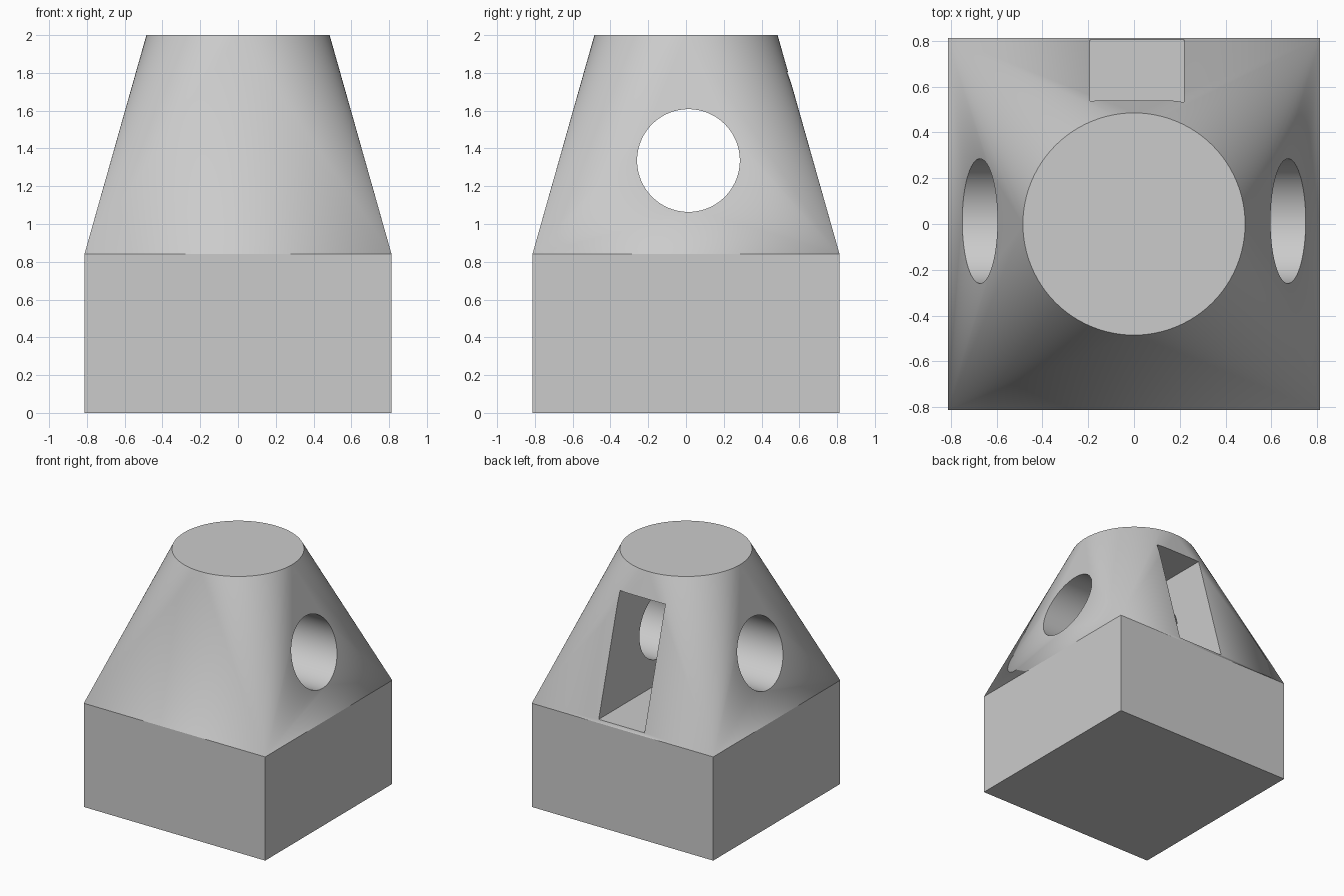
import bpy
import bmesh
import math
from mathutils import Matrix

cube = bpy.data.objects.get("Cube")
if cube:
    bpy.data.objects.remove(cube, do_unlink=True)

HALF, LEDGE, HEIGHT, TOP_RADIUS = 0.813, 0.84, 2.0, 0.485
HOLE_RADIUS, HOLE_Y, CUT_Z = 0.272, 0.013, 1.336
SEGMENTS = 96

grey = bpy.data.materials.new("light grey")
grey.use_nodes = True
colour = (0.6, 0.6, 0.6, 1)
grey.diffuse_color = colour
grey.node_tree.nodes["Principled BSDF"].inputs["Base Color"].default_value = colour


def make_object(name, bm):
    bmesh.ops.recalc_face_normals(bm, faces=bm.faces)
    mesh = bpy.data.meshes.new(name)
    bm.to_mesh(mesh)
    bm.free()
    mesh.materials.append(grey)
    obj = bpy.data.objects.new(name, mesh)
    bpy.context.collection.objects.link(obj)
    return obj


# Body: square block blending into a round top, as the hull of its outlines
bm = bmesh.new()
for z in (0, LEDGE):
    for x in (-HALF, HALF):
        for y in (-HALF, HALF):
            bm.verts.new((x, y, z))
for i in range(SEGMENTS):
    a = math.tau * i / SEGMENTS
    bm.verts.new((TOP_RADIUS * math.cos(a), TOP_RADIUS * math.sin(a), HEIGHT))
bmesh.ops.convex_hull(bm, input=bm.verts)
bmesh.ops.dissolve_limit(bm, angle_limit=math.radians(0.1),
                         verts=bm.verts, edges=bm.edges)
body = make_object("body", bm)

# Round hole through both sides
bm = bmesh.new()
bmesh.ops.create_cone(
    bm, cap_ends=True, segments=SEGMENTS, radius1=HOLE_RADIUS,
    radius2=HOLE_RADIUS, depth=3,
    matrix=Matrix.Translation((0, HOLE_Y, CUT_Z)) @ Matrix.Rotation(math.pi / 2, 4, "Y"))
hole = make_object("hole_cutter", bm)

# Rectangular slot in the back, reaching into the hole
y_in, y_out = -0.26, 1.2
bm = bmesh.new()
bmesh.ops.create_cube(
    bm, size=1,
    matrix=Matrix.Translation((0.013, (y_in + y_out) / 2, CUT_Z))
    @ Matrix.Diagonal((0.41, y_out - y_in, 0.94, 1)))
slot = make_object("slot_cutter", bm)

bpy.ops.object.select_all(action="DESELECT")
body.select_set(True)
bpy.context.view_layer.objects.active = body
for cutter in (hole, slot):
    mod = body.modifiers.new(cutter.name, "BOOLEAN")
    mod.operation = "DIFFERENCE"
    mod.solver = "EXACT"
    mod.object = cutter
    bpy.ops.object.modifier_apply(modifier=mod.name)
    bpy.data.objects.remove(cutter, do_unlink=True)

bpy.ops.object.shade_smooth_by_angle(angle=math.radians(12))
